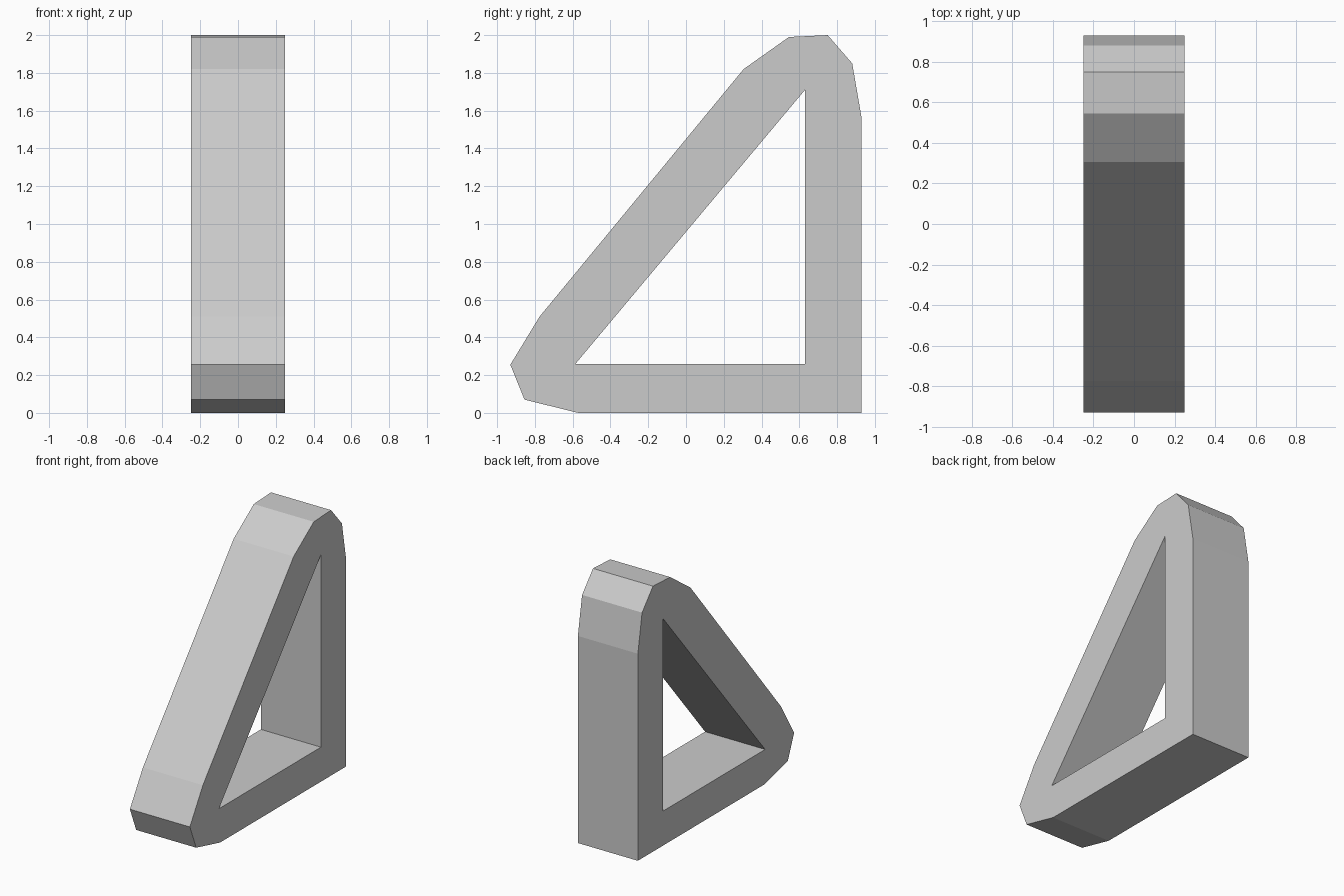
import bpy, bmesh

if "Cube" in bpy.data.objects:
    bpy.data.objects.remove(bpy.data.objects["Cube"])

HALF_WIDTH = 0.25

# Side profile as (y, z): rounded triangle outline and triangular opening
OUTER = [(0.93, 0), (0.93, 1.56), (0.88, 1.85), (0.75, 2.0), (0.545, 1.99),
         (0.305, 1.82), (-0.775, 0.51), (-0.93, 0.255), (-0.855, 0.07), (-0.57, 0)]
INNER = [(0.63, 0.26), (0.63, 1.71), (-0.585, 0.26)]


def add_loop(bm, points):
    verts = [bm.verts.new((-HALF_WIDTH, y, z)) for y, z in points]
    return [bm.edges.new((verts[i - 1], verts[i])) for i in range(len(verts))]


# Fill between the two loops, then extrude across the width
bm = bmesh.new()
edges = add_loop(bm, OUTER) + add_loop(bm, INNER)
bmesh.ops.triangle_fill(bm, edges=edges, use_beauty=True, use_dissolve=False)
result = bmesh.ops.extrude_face_region(bm, geom=bm.faces[:], use_keep_orig=True)
moved = [g for g in result["geom"] if isinstance(g, bmesh.types.BMVert)]
bmesh.ops.translate(bm, verts=moved, vec=(2 * HALF_WIDTH, 0, 0))
bmesh.ops.recalc_face_normals(bm, faces=bm.faces[:])

mesh = bpy.data.meshes.new("triangular_frame")
bm.to_mesh(mesh)
bm.free()
frame = bpy.data.objects.new("triangular_frame", mesh)
bpy.context.collection.objects.link(frame)
